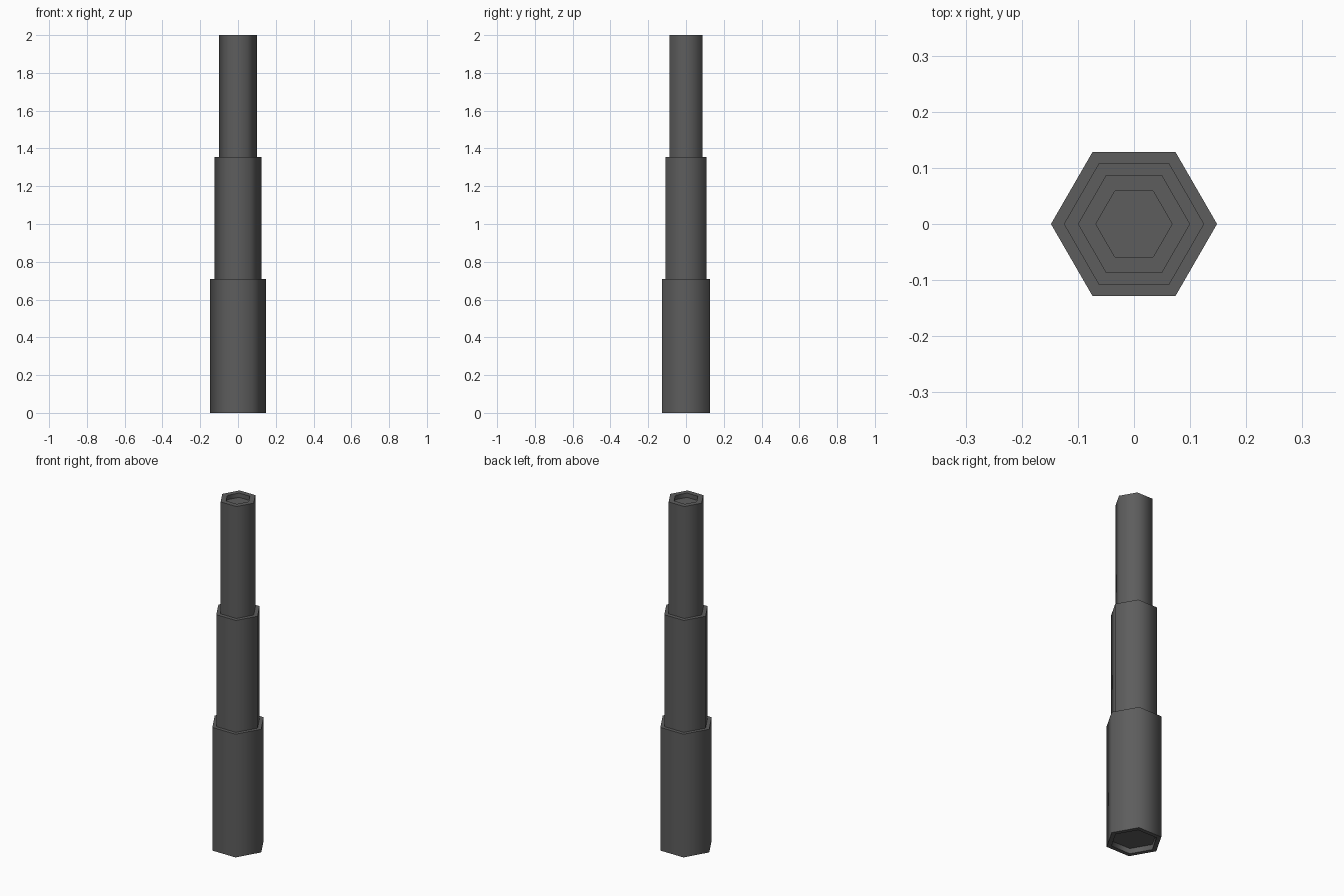
import bpy, bmesh, math
from mathutils import Vector

cube = bpy.data.objects.get("Cube")
if cube:
    bpy.data.objects.remove(cube, do_unlink=True)

metal = bpy.data.materials.new("dark grey metal")
metal.use_nodes = True
grey = (0.11, 0.11, 0.11, 1)
metal.diffuse_color = grey
metal.node_tree.nodes["Principled BSDF"].inputs["Base Color"].default_value = grey


def recess(bm, side, radius, depth):
    """Sink a smaller hexagonal pocket into the cap facing up or down."""
    cap = max(bm.faces, key=lambda f: f.normal.z * side)
    inner = bmesh.ops.extrude_discrete_faces(bm, faces=[cap])["faces"][0]
    outer_radius = inner.verts[0].co.xy.length
    for v in inner.verts:
        v.co.xy *= radius / outer_radius
    floor = bmesh.ops.extrude_discrete_faces(bm, faces=[inner])["faces"][0]
    bmesh.ops.translate(bm, verts=floor.verts, vec=Vector((0, 0, -side * depth)))


def tube(name, radius, bottom, top, recess_side=0, recess_radius=0, depth=0):
    """Hexagonal tube with corners on the x axis and an optional end pocket."""
    bm = bmesh.new()
    ring = [bm.verts.new((radius * math.cos(i * math.pi / 3),
                          radius * math.sin(i * math.pi / 3), bottom)) for i in range(6)]
    base = bm.faces.new(ring)
    body = bmesh.ops.extrude_face_region(bm, geom=[base], use_keep_orig=True)["geom"]
    bmesh.ops.translate(bm, vec=(0, 0, top - bottom),
                        verts=[g for g in body if isinstance(g, bmesh.types.BMVert)])
    bmesh.ops.recalc_face_normals(bm, faces=bm.faces)
    if recess_side:
        recess(bm, recess_side, recess_radius, depth)
        bmesh.ops.recalc_face_normals(bm, faces=bm.faces)
    # Round shading along the sides, crisp rims and flat ends
    for f in bm.faces:
        f.smooth = abs(f.normal.z) < 0.5
    for e in bm.edges:
        e.smooth = all(f.smooth for f in e.link_faces)
    mesh = bpy.data.meshes.new(name)
    bm.to_mesh(mesh)
    bm.free()
    mesh.materials.append(metal)
    obj = bpy.data.objects.new(name, mesh)
    bpy.context.collection.objects.link(obj)
    return obj


# Three telescoping sections, pocketed at both open ends
tube("lower_section", 0.148, 0, 0.71, -1, 0.122, 0.03)
tube("middle_section", 0.125, 0.7, 1.355)
tube("upper_section", 0.1, 1.345, 2, 1, 0.068, 0.025)
